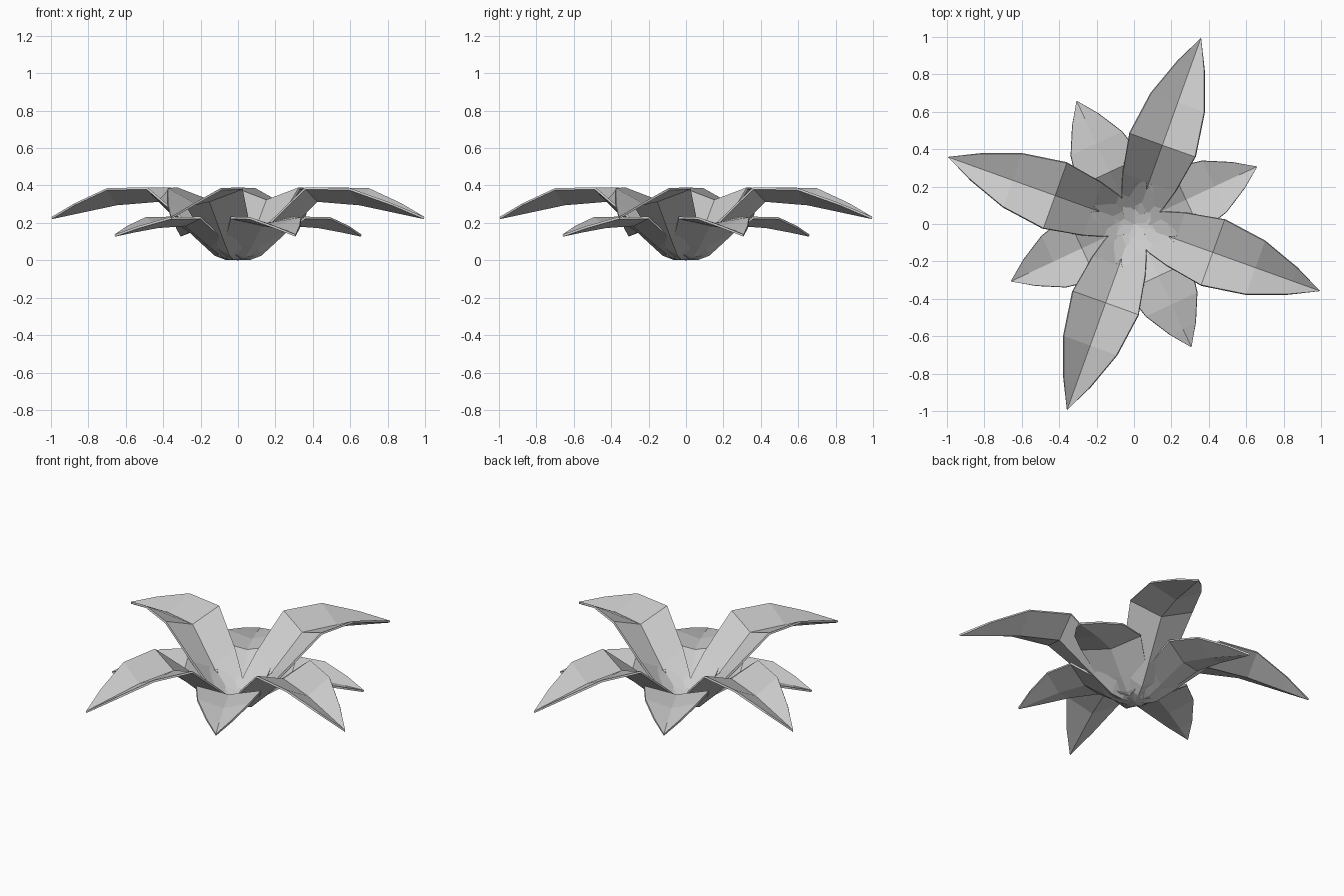
import bpy, math

if "Cube" in bpy.data.objects:
    bpy.data.objects.remove(bpy.data.objects["Cube"])

# Leaf stations: distance from centre, half width, midrib height, edge height
STATIONS = [
    (0.00, 0.06, 0.006, 0.012),
    (0.07, 0.09, 0.008, 0.045),
    (0.13, 0.118, 0.030, 0.100),
    (0.24, 0.150, 0.125, 0.205),
    (0.45, 0.187, 0.318, 0.385),
    (0.69, 0.152, 0.300, 0.380),
    (0.90, 0.076, 0.258, 0.300),
]
TIP = (1.058, 0.226)


def make_leaf(name, angle, length_scale, height_scale):
    """A folded leaf with a low midrib, raised edges and a pointed tip."""
    ca, sa = math.cos(angle), math.sin(angle)

    def place(r, side, z):
        return (r * ca - side * sa, r * sa + side * ca, z)

    verts, faces = [], []
    for r, w, mid, edge in STATIONS:
        r *= length_scale
        mid = 0.006 + (mid - 0.006) * height_scale
        edge = 0.006 + (edge - 0.006) * height_scale
        verts += [place(r, -w, edge), place(r, 0, mid), place(r, w, edge)]
    n = len(STATIONS)
    for i in range(n - 1):
        for k in (0, 1):
            a = i * 3 + k
            faces.append((a, a + 3, a + 4, a + 1))
    verts.append(place(TIP[0] * length_scale, 0, TIP[1] * height_scale))
    last, tip = (n - 1) * 3, n * 3
    faces += [(last, tip, last + 1), (last + 1, tip, last + 2)]

    mesh = bpy.data.meshes.new(name)
    mesh.from_pydata(verts, [], faces)
    mesh.update()
    obj = bpy.data.objects.new(name, mesh)
    bpy.context.collection.objects.link(obj)
    solid = obj.modifiers.new("thickness", 'SOLIDIFY')
    solid.thickness = 0.012
    solid.offset = 0
    return obj


# Four long upper leaves and four short lower leaves
for i in range(4):
    turn = i * math.pi / 2
    make_leaf(f"upper_leaf_{i + 1}", math.radians(70.2) + turn, 1.0, 1.0)
    make_leaf(f"lower_leaf_{i + 1}", math.radians(25.0) + turn, 0.687, 0.585)
